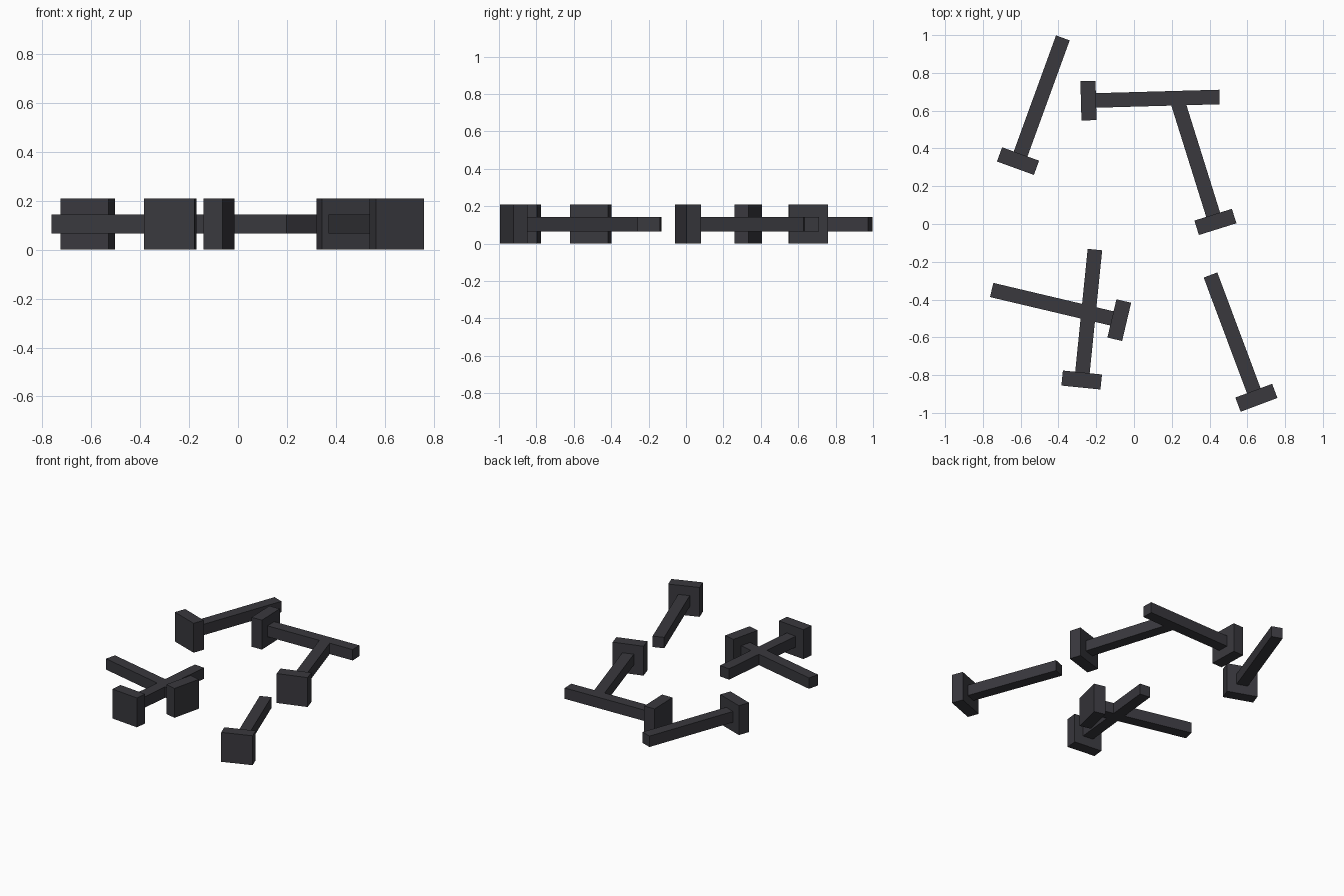
import bpy, bmesh, math
from mathutils import Matrix, Vector

if "Cube" in bpy.data.objects:
    bpy.data.objects.remove(bpy.data.objects["Cube"])

HEAD = 0.208      # head side length
THICK = 0.08      # head thickness
SHAFT = 0.077     # shaft side length
REACH = 0.694     # head centre to shaft tip

iron = bpy.data.materials.new("dark_iron")
iron.diffuse_color = (0.041, 0.040, 0.048, 1)
iron.use_nodes = True
iron.node_tree.nodes["Principled BSDF"].inputs["Base Color"].default_value = iron.diffuse_color


def add_box(bm, x0, x1, side):
    """Square bar along x, centred on the axis."""
    m = Matrix.Translation(((x0 + x1) / 2, 0, 0)) @ Matrix.Diagonal((x1 - x0, side, side, 1))
    bmesh.ops.create_cube(bm, size=1, matrix=m)


def nail_mesh():
    bm = bmesh.new()
    add_box(bm, -THICK / 2, THICK / 2, HEAD)   # flat square head
    add_box(bm, THICK / 2, REACH, SHAFT)       # blunt square shaft
    mesh = bpy.data.meshes.new("nail")
    bm.to_mesh(mesh)
    bm.free()
    mesh.materials.append(iron)
    return mesh


# Scattered nails: head centre x, y and shaft heading in degrees
NAILS = [
    (-0.614, 0.333, 70.0),
    (-0.241, 0.653, 1.6),
    (0.431, 0.011, 107.4),
    (-0.078, -0.509, 166.7),
    (-0.277, -0.826, 84.2),
    (0.648, -0.920, 110.5),
]

mesh = nail_mesh()
for i, (x, y, heading) in enumerate(NAILS, 1):
    nail = bpy.data.objects.new(f"nail_{i}", mesh)
    nail.location = Vector((x, y, HEAD / 2))
    nail.rotation_euler.z = math.radians(heading)
    bpy.context.collection.objects.link(nail)
